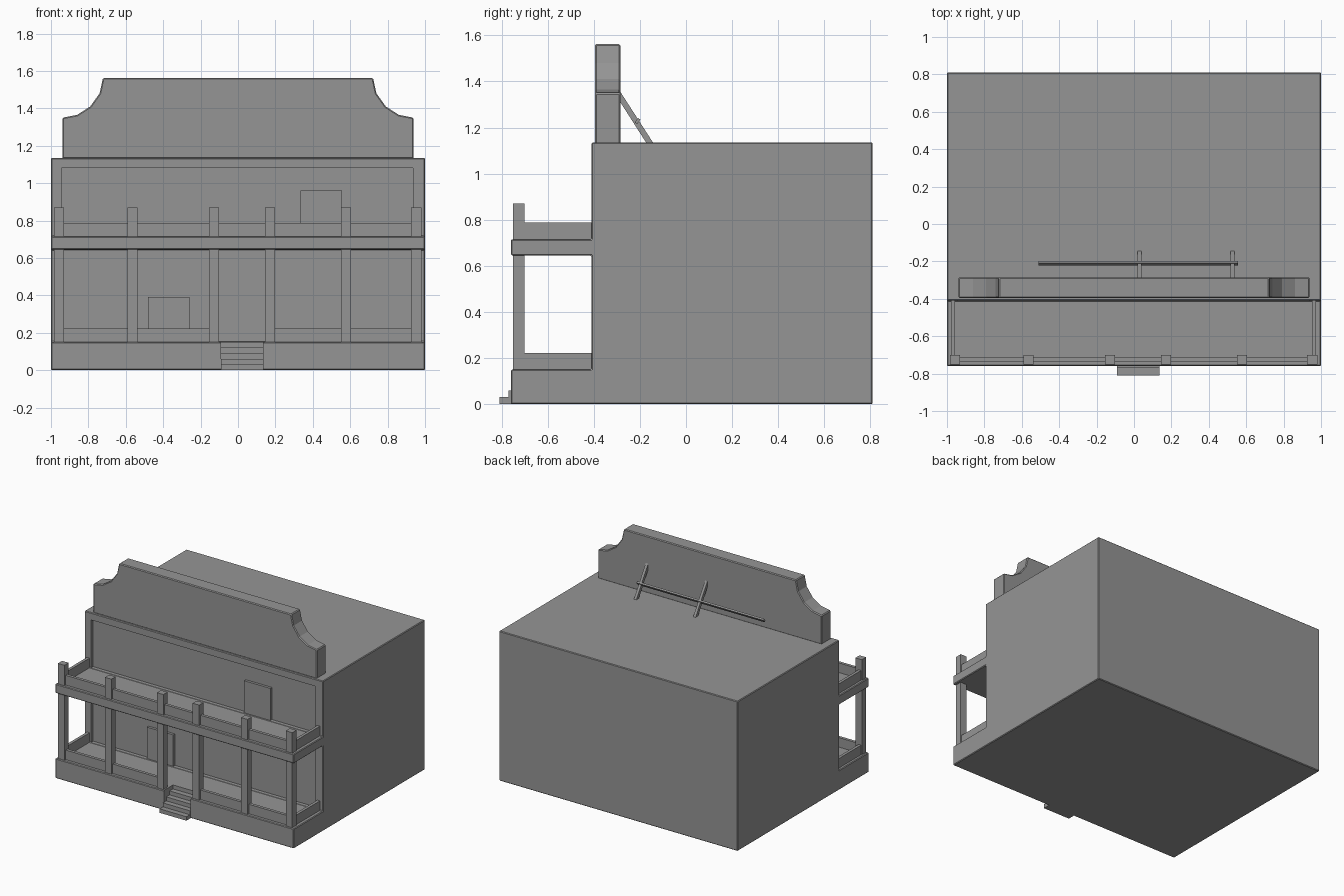
import bpy, bmesh, math
from mathutils import Matrix

if "Cube" in bpy.data.objects:
    bpy.data.objects.remove(bpy.data.objects["Cube"])

grey = bpy.data.materials.new("plain_grey")
grey.diffuse_color = (0.30, 0.30, 0.30, 1)
grey.use_nodes = True
grey.node_tree.nodes["Principled BSDF"].inputs["Base Color"].default_value = grey.diffuse_color


def finish(name, bm):
    bmesh.ops.recalc_face_normals(bm, faces=bm.faces)
    me = bpy.data.meshes.new(name)
    bm.to_mesh(me)
    bm.free()
    me.materials.append(grey)
    ob = bpy.data.objects.new(name, me)
    bpy.context.collection.objects.link(ob)
    return ob


def box(name, x0, x1, y0, y1, z0, z1):
    bm = bmesh.new()
    bmesh.ops.create_cube(bm, size=1)
    bmesh.ops.scale(bm, vec=(x1 - x0, y1 - y0, z1 - z0), verts=bm.verts)
    bmesh.ops.translate(bm, vec=((x0 + x1) / 2, (y0 + y1) / 2, (z0 + z1) / 2), verts=bm.verts)
    return finish(name, bm)


def prism(name, pts, a, b, axis):
    """Extrude a profile from a to b; (y, z) pairs along x, or (x, z) pairs along y."""
    bm = bmesh.new()
    place = (lambda p: (a, p[0], p[1])) if axis == 'x' else (lambda p: (p[0], a, p[1]))
    face = bm.faces.new([bm.verts.new(place(p)) for p in pts])
    new = bmesh.ops.extrude_face_region(bm, geom=[face])['geom']
    move = (b - a, 0, 0) if axis == 'x' else (0, b - a, 0)
    bmesh.ops.translate(bm, vec=move, verts=[v for v in new if isinstance(v, bmesh.types.BMVert)])
    return finish(name, bm)


def bevel(ob, width=0.005):
    m = ob.modifiers.new("edge", 'BEVEL')
    m.width = width
    m.segments = 1
    m.limit_method = 'ANGLE'


def cut(ob, cutter):
    cutter.hide_render = True
    cutter.hide_set(True)
    m = ob.modifiers.new("cut", 'BOOLEAN')
    m.operation = 'DIFFERENCE'
    m.solver = 'EXACT'
    m.object = cutter


# Building shell with porch and balcony slabs in one side profile
shell = prism("building_shell", [
    (0.81, 0), (0.81, 1.135), (-0.41, 1.135), (-0.41, 0.715), (-0.76, 0.715),
    (-0.76, 0.645), (-0.41, 0.645), (-0.41, 0.15), (-0.76, 0.15), (-0.76, 0)],
    -1, 1, 'x')
bevel(shell)
# Recessed front walls on both floors
cut(shell, box("lower_recess_cutter", -0.945, 0.935, -0.45, -0.385, 0.152, 0.643))
cut(shell, box("upper_recess_cutter", -0.945, 0.935, -0.45, -0.385, 0.717, 1.08))

# Stair notch in the porch, filled with a stepped profile
S0, S1 = -0.09, 0.135
cut(shell, box("stair_notch_cutter", S0, S1, -0.80, -0.65, -0.02, 0.2))
steps = [(-0.65, 0)]
for i in range(4):
    y = -0.81 + 0.04 * i
    steps += [(y, 0.03 * i), (y, 0.03 * (i + 1))]
steps += [(-0.65, 0.12)]
prism("steps", steps, S0, S1, 'x')

# Posts
posts = [-0.957, -0.563, -0.128, 0.172, 0.578, 0.953]
for x in posts:
    box("post", x - 0.027, x + 0.027, -0.75, -0.70, 0.14, 0.87)

# Railings on porch and balcony, with a gap at the steps
for level, z0, z1 in (("porch", 0.145, 0.222), ("balcony", 0.71, 0.788)):
    for a, b in zip(posts, posts[1:]):
        if level == "porch" and a < 0 < b:
            continue
        box(level + "_front_rail", a + 0.02, b - 0.02, -0.735, -0.712, z0, z1)
    for x in (-0.968, 0.963):
        box(level + "_side_rail", x - 0.011, x + 0.011, -0.71, -0.40, z0, z1)

# Doors
box("lower_door", -0.48, -0.26, -0.405, -0.38, 0.148, 0.39)
box("upper_door", 0.335, 0.555, -0.405, -0.38, 0.713, 0.96)

# False front with concave shoulders
curve = [(0.938, 1.13), (0.938, 1.35), (0.86, 1.365), (0.79, 1.41), (0.74, 1.48), (0.722, 1.562)]
parapet = prism("false_front", curve + [(-x, z) for x, z in reversed(curve)], -0.395, -0.285, 'y')
bevel(parapet, 0.006)

# Braces and cross bar behind the false front
for x in (0.03, 0.527):
    prism("brace", [(-0.29, 1.363), (-0.29, 1.318), (-0.17, 1.13), (-0.14, 1.13)],
          x - 0.01, x + 0.01, 'x')
prism("cross_bar", [(-0.222, 1.222), (-0.208, 1.242), (-0.198, 1.234), (-0.212, 1.214)],
      -0.51, 0.555, 'x')
